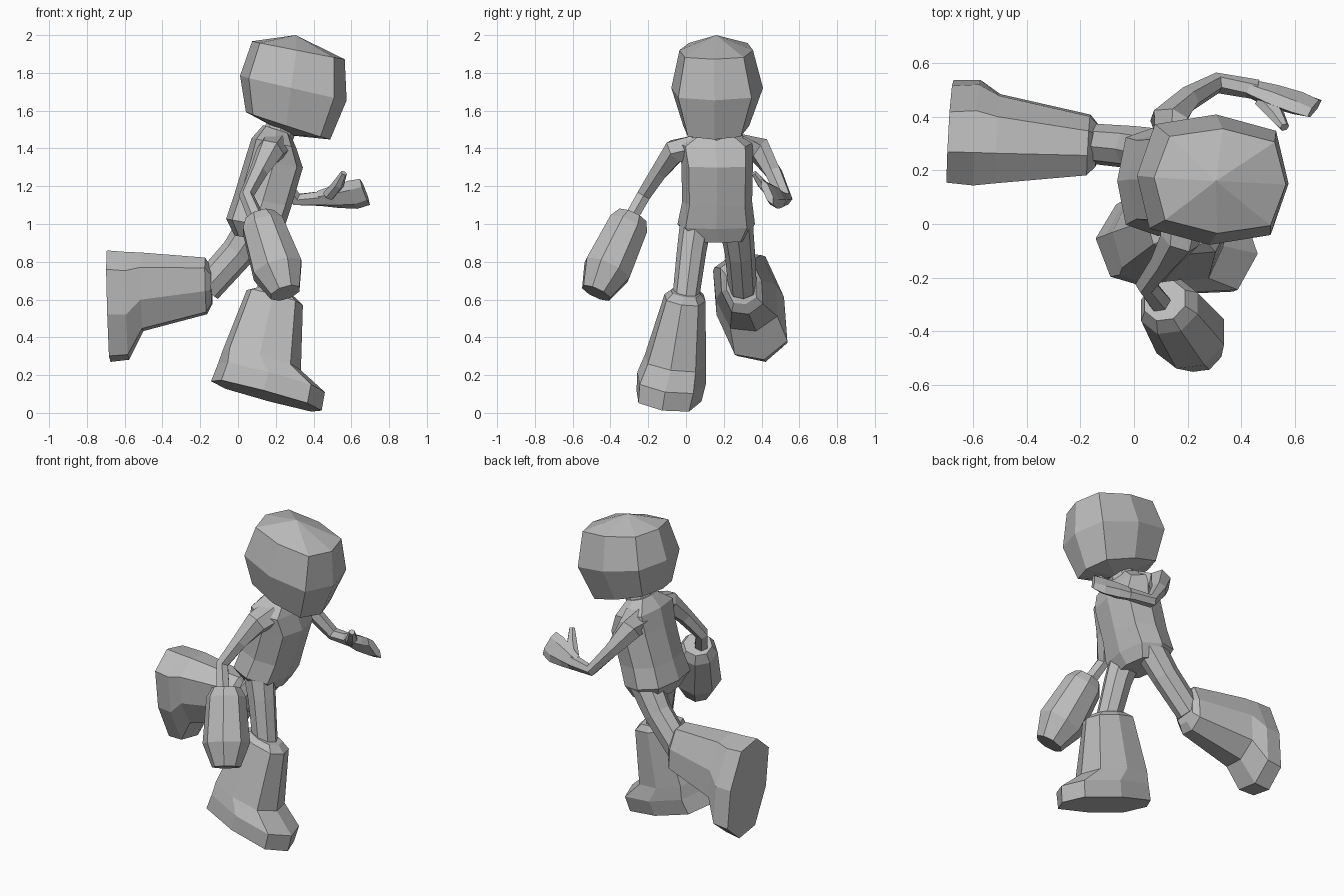
import bpy, bmesh, math
from mathutils import Vector

if "Cube" in bpy.data.objects:
    bpy.data.objects.remove(bpy.data.objects["Cube"])

grey = bpy.data.materials.new("plain_grey")
grey.use_nodes = True
COLOUR = (0.5, 0.5, 0.5, 1)
grey.diffuse_color = COLOUR
grey.node_tree.nodes["Principled BSDF"].inputs["Base Color"].default_value = COLOUR


def loft(name, rings, sides=8, boxy=1.0, turn=0.0, poles=(None, None)):
    """Skin rings of (centre, u axis, w axis); boxy pushes the diagonals out."""
    bm = bmesh.new()
    loops = []
    for centre, u, w in rings:
        loop = []
        for i in range(sides):
            a = 2 * math.pi * i / sides + turn
            k = boxy if sides == 8 and i % 2 else 1.0
            loop.append(bm.verts.new(Vector(centre) + k * (u * math.cos(a) + w * math.sin(a))))
        loops.append(loop)
    for lo, hi in zip(loops, loops[1:]):
        for i in range(sides):
            j = (i + 1) % sides
            bm.faces.new((lo[i], lo[j], hi[j], hi[i]))
    # close each end with a flat cap or a raised centre point
    for loop, pole in zip((loops[0], loops[-1]), poles):
        if pole is None:
            bm.faces.new(loop)
        else:
            tip = bm.verts.new(pole)
            for i in range(sides):
                bm.faces.new((loop[i], loop[(i + 1) % sides], tip))
    bmesh.ops.recalc_face_normals(bm, faces=bm.faces[:])
    mesh = bpy.data.meshes.new(name)
    bm.to_mesh(mesh)
    bm.free()
    mesh.materials.append(grey)
    obj = bpy.data.objects.new(name, mesh)
    bpy.context.collection.objects.link(obj)
    return obj


def limb(name, path, sides=6, hint=(1, 0, 0), turn=0.0):
    """Tube through (point, radius along hint, radius across)."""
    pts = [Vector(p) for p, _, _ in path]
    rings = []
    for i, (_, ru, rw) in enumerate(path):
        axis = (pts[min(i + 1, len(pts) - 1)] - pts[max(i - 1, 0)]).normalized()
        w = axis.cross(Vector(hint)).normalized()
        rings.append((pts[i], w.cross(axis) * ru, w * rw))
    return loft(name, rings, sides, 1.0, turn)


def leaning(x, y, z, rx, ry, pitch, yaw=0.0):
    """Ring tipped forward by pitch degrees, turned by yaw degrees."""
    p, q = math.radians(pitch), math.radians(yaw)
    u = Vector((math.cos(p) * math.cos(q), math.sin(q), -math.sin(p)))
    return (x, y, z), u * rx, Vector((-math.sin(q), math.cos(q), 0)) * ry


def boot(name, sole, up, toe):
    """Tall flared boot standing on a sole centre, with up and toe directions."""
    up = Vector(up).normalized()
    toe = Vector(toe)
    toe = (toe - up * toe.dot(up)).normalized()
    side = up.cross(toe)
    profile = [(0, 0, .305, .175), (0, .1, .295, .185), (-.075, .18, .215, .165),
               (-.1, .52, .155, .11), (-.1, .55, .1, .08)]
    loft(name, [(Vector(sole) + toe * u + up * n, toe * a, side * b)
                for u, n, a, b in profile], 8, 1.1)


# head
loft("head", [leaning(.265, .16, 1.52, .235, .175, 18, -3),
              leaning(.293, .165, 1.72, .29, .243, 13, -3),
              leaning(.32, .16, 1.92, .25, .195, 11, -3)],
     8, 1.13, poles=((.27, .16, 1.47), (.305, .16, 2.0)))

# neck and torso
limb("neck", [((.19, .16, 1.42), .09, .09), ((.25, .16, 1.56), .075, .075)], 8)
loft("torso", [leaning(.09, .17, .92, .11, .15, 10),
               leaning(.09, .16, 1.0, .155, .205, 10),
               leaning(.13, .165, 1.12, .155, .185, 10),
               leaning(.19, .165, 1.32, .155, .19, 8),
               leaning(.19, .155, 1.43, .12, .2, 12),
               leaning(.205, .16, 1.5, .075, .09, 18)], 8, 1.12)

# legs
limb("right_thigh", [((.11, .055, 1.02), .1, .085), ((.15, .03, .86), .085, .078),
                     ((.2, -.005, .58), .075, .07)], 8)
limb("left_thigh", [((.1, .265, 1.0), .1, .09), ((0, .285, .85), .09, .08),
                    ((-.17, .3, .66), .085, .075)], 8)
boot("right_boot", (.15, -.09, .09), (.27, .14, .95), (.95, -.12, -.27))
boot("left_boot", (-.685, .345, .565), (1, -.05, .02), (0, .25, -.96))

# right arm and closed glove
limb("right_arm", [((.19, .05, 1.4), .09, .08), ((.17, -.06, 1.385), .075, .07),
                   ((.11, -.14, 1.28), .05, .05), ((.045, -.225, 1.15), .04, .042),
                   ((.11, -.31, 1.0), .045, .04)])
top, tip = Vector((.115, -.285, 1.04)), Vector((.25, -.475, .635))
limb("right_glove", [(top.lerp(tip, t), a, b) for t, a, b in
                     ((0, .085, .085), (.12, .118, .115), (.7, .142, .135), (1, .085, .085))],
     8, turn=math.pi / 8)

# left arm and open hand
limb("left_arm", [((.16, .28, 1.4), .09, .08), ((.13, .39, 1.39), .075, .07),
                  ((.2, .465, 1.27), .048, .048), ((.31, .525, 1.13), .036, .04),
                  ((.46, .5, 1.135), .045, .035)], hint=(.6, -.4, .6))
limb("left_hand", [((.43, .505, 1.135), .045, .03), ((.52, .475, 1.145), .068, .038),
                   ((.61, .45, 1.155), .085, .032), ((.672, .43, 1.17), .08, .022)],
     hint=(-.1, -.45, .9))
limb("left_thumb", [((.48, .46, 1.15), .035, .03), ((.53, .405, 1.21), .032, .028),
                    ((.56, .36, 1.27), .018, .016)])
